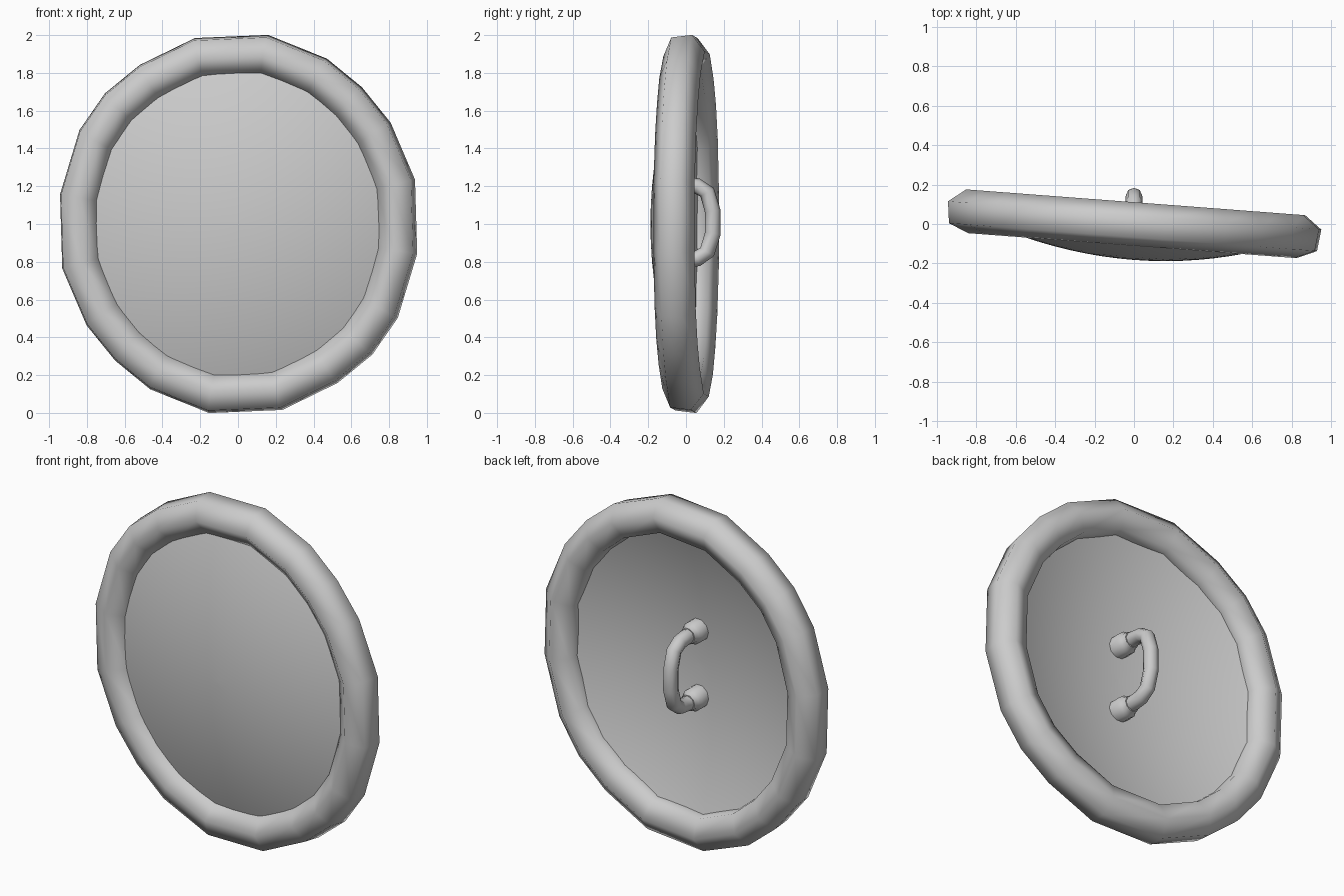
import bpy, bmesh
from math import sin, cos, radians, pi
from mathutils import Vector

if "Cube" in bpy.data.objects:
    bpy.data.objects.remove(bpy.data.objects["Cube"])

SLOPE = -0.076          # whole shield is turned slightly about z


def finish(name, verts, faces, angle=60):
    me = bpy.data.meshes.new(name)
    bm = bmesh.new()
    vs = [bm.verts.new(v) for v in verts]
    for f in faces:
        bm.faces.new([vs[i] for i in f])
    bmesh.ops.recalc_face_normals(bm, faces=bm.faces[:])
    bm.to_mesh(me)
    bm.free()
    ob = bpy.data.objects.new(name, me)
    bpy.context.collection.objects.link(ob)
    bpy.ops.object.select_all(action='DESELECT')
    ob.select_set(True)
    bpy.context.view_layer.objects.active = ob
    bpy.ops.object.shade_smooth_by_angle(angle=radians(angle))
    return ob


def skin(rings, closed):
    """Join equal-sized loops of points into a tube."""
    n, m = len(rings[0]), len(rings)
    verts = [p for r in rings for p in r]
    faces = []
    for i in range(m if closed else m - 1):
        k = (i + 1) % m
        for j in range(n):
            l = (j + 1) % n
            faces.append((i * n + j, i * n + l, k * n + l, k * n + j))
    if not closed:
        faces += [tuple(range(n)), tuple((m - 1) * n + j for j in range(n))]
    return verts, faces


# Rim: hexagonal tube along an oval of 20 points (half given, rest by half turn)
half = [(.14, .9), (.42, .785), (.585, .648), (.72, .48), (.835, .21),
        (.845, -.14), (.755, -.445), (.635, -.62), (.47, -.755), (.208, -.885)]
path = half + [(-x, -z) for x, z in half]
rings = []
for x, z in path:
    out = Vector((x, SLOPE * x, z)).normalized()
    back = Vector((-SLOPE, 1, 0)).normalized()
    c = Vector((x, SLOPE * x, z + 1.0))
    rings.append([c + .111 * (out * cos(a) + back * sin(a))
                  for a in (radians(23 + 60 * k) for k in range(6))])
finish("rim", *skin(rings, True), angle=75)

# Face: shallow dome bulging to the front, with a little thickness
radii = [.01] + [.087 * i for i in range(1, 11)]
layers = [(r, -.182) for r in radii] + [(r, -.132) for r in reversed(radii)]
rings = []
for r, y in layers:
    ring = []
    for j in range(40):
        a = 2 * pi * j / 40
        x = .94 * r * cos(a)
        ring.append((x, y + .21 * r * r + SLOPE * x, 1 + r * sin(a)))
    rings.append(ring)
finish("dome_face", *skin(rings, False))

# Handle: bent bar behind the dome
pts = [(-.11, 1.207), (.0, 1.207), (.06, 1.2), (.112, 1.168), (.141, 1.07),
       (.142, .95), (.112, .852), (.06, .817), (.0, .81), (-.11, .81)]
rings = []
for i, (y, z) in enumerate(pts):
    p, q = pts[max(i - 1, 0)], pts[min(i + 1, len(pts) - 1)]
    t = Vector((0, q[0] - p[0], q[1] - p[1])).normalized()
    side = Vector((1, 0, 0))
    up = t.cross(side)
    rings.append([Vector((0, y, z)) + .042 * (side * cos(a) + up * sin(a))
                  for a in (2 * pi * k / 8 for k in range(8))])
finish("handle", *skin(rings, False))

# Bosses: stepped round mounts at both handle ends
for label, z in (("upper", 1.207), ("lower", .81)):
    rings = [[(r * cos(2 * pi * k / 10), y, z + r * sin(2 * pi * k / 10))
              for k in range(10)]
             for y, r in ((-.14, .066), (-.06, .066), (-.045, .054), (-.015, .047))]
    finish(label + "_handle_boss", *skin(rings, False), angle=40)
